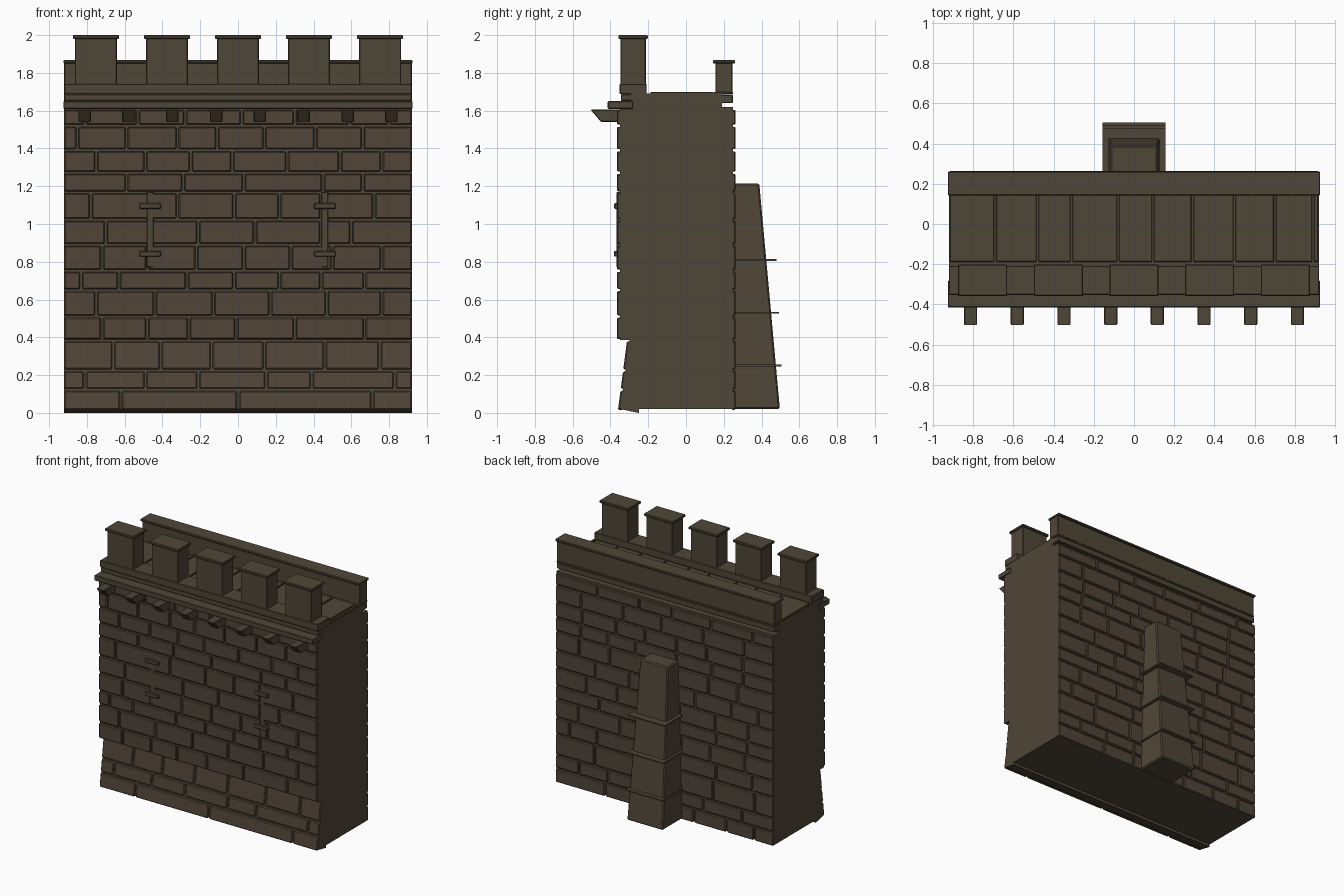
import bpy, bmesh, random

cube = bpy.data.objects.get("Cube")
if cube:
    bpy.data.objects.remove(cube)
random.seed(4)
HALF = 0.92


def material(name, rgb):
    mat = bpy.data.materials.new(name)
    mat.use_nodes = True
    mat.diffuse_color = (*rgb, 1)
    mat.node_tree.nodes["Principled BSDF"].inputs["Base Color"].default_value = (*rgb, 1)
    return mat


stone = material("grey_brown_stone", (0.078, 0.061, 0.038))
masonry = material("warm_brown_masonry", (0.082, 0.060, 0.040))


def prism(bm, profile, x0, x1):
    """Extrude a (y, z) profile along x."""
    a = [bm.verts.new((x0, y, z)) for y, z in profile]
    b = [bm.verts.new((x1, y, z)) for y, z in profile]
    faces = [bm.faces.new(a), bm.faces.new(b[::-1])]
    for i in range(len(a)):
        j = (i + 1) % len(a)
        faces.append(bm.faces.new((a[i], b[i], b[j], a[j])))
    bmesh.ops.recalc_face_normals(bm, faces=faces)


def rect(y0, y1, z0, z1):
    return [(y0, z0), (y1, z0), (y1, z1), (y0, z1)]


def finish(bm, name, mat, bevel=0.0):
    mesh = bpy.data.meshes.new(name)
    bm.to_mesh(mesh)
    bm.free()
    mesh.materials.append(mat)
    obj = bpy.data.objects.new(name, mesh)
    bpy.context.collection.objects.link(obj)
    if bevel:
        mod = obj.modifiers.new("worn_edges", "BEVEL")
        mod.width = bevel
        mod.segments = 1
    return obj


def boxes(name, items, mat=stone, bevel=0.004):
    """One object from a list of (profile, x0, x1) pieces."""
    bm = bmesh.new()
    for profile, x0, x1 in items:
        prism(bm, profile, x0, x1)
    return finish(bm, name, mat, bevel)


# Solid core with battered foot and narrow top
core = [(0.25, 0.02), (0.25, 1.62), (0.19, 1.62), (0.19, 1.69), (-0.29, 1.69),
        (-0.29, 1.61), (-0.35, 1.61), (-0.35, 0.385), (-0.30, 0.385),
        (-0.348, 0.02), (-0.25, 0.0), (-0.25, 0.02)]
boxes("wall_core", [(core, -HALF, HALF)], stone, 0)

# Masonry courses: heights, and joint positions in hundredths
levels = [0.01, 0.122, 0.225, 0.385, 0.51, 0.65, 0.752, 0.89, 1.022, 1.167, 1.272, 1.39, 1.52, 1.61]
joints = [(-62, 0, 71), (-81, -49, -21, 15, 39, 83), (-66, -41, -14, 14, 46, 75),
          (-72, -48, -26, -1, 30, 67), (-75, -44, -13, 17, 47, 76),
          (-83, -63, -27, -2, 22, 44, 67), (-72, -48, -22, 3, 28, 50, 76),
          (-70, -46, -21, 9, 44, 60), (-78, -47, -32, -2, 22, 44, 72),
          (-59, -29, 3, 45, 66), (-75, -49, -25, -3, 26, 54, 76),
          (-85, -59, -32, -11, 14, 41, 66), (-81, -53, -28, 2, 30, 59, 80)]


def front_y(z):
    return -0.362 + 0.05 * z / 0.385


def course(z0, z1, cuts, front):
    gap = 0.006
    z0, z1 = z0 + gap, z1 - gap
    if not front:
        profile = rect(0.24, 0.263, z0, z1)
    elif z1 < 0.385:
        a, b = front_y(z0), front_y(z1)
        profile = [(a, z0), (a + 0.03, z0), (b + 0.03, z1), (b, z1)]
    else:
        profile = rect(-0.366, -0.34, z0, z1)
    edges = [-HALF - gap, *cuts, HALF + gap]
    return [(profile, a + gap, b - gap) for a, b in zip(edges, edges[1:])]


def random_cuts():
    cuts, x = [], -HALF + random.uniform(0.12, 0.3)
    while x < HALF - 0.1:
        cuts.append(x)
        x += random.uniform(0.22, 0.36)
    return cuts


front, back = [], []
for z0, z1, row in zip(levels, levels[1:], joints):
    front += course(z0, z1, [j / 100 for j in row], True)
    back += course(z0, z1, random_cuts(), False)
boxes("front_masonry", front, masonry, 0.006)
boxes("back_masonry", back, masonry, 0.006)

# String courses under the parapets
boxes("front_ledge", [(rect(-0.415, -0.28, 1.61, 1.65), -HALF - 0.005, HALF + 0.005)])
boxes("front_string_course", [(rect(-0.345, -0.28, 1.652, 1.688), -HALF, HALF)])
boxes("back_string_course", [(rect(0.18, 0.248, 1.64, 1.684), -HALF, HALF)])

# Corbels with sloping noses
nose = [(-0.505, 1.605), (-0.45, 1.54), (-0.34, 1.54), (-0.34, 1.605)]
xs = [-0.812 + i * 0.232 for i in range(8)]
boxes("corbels", [(nose, x - 0.033, x + 0.033) for x in xs])

# Front parapet with capped merlons
boxes("front_parapet", [(rect(-0.352, -0.208, 1.688, 1.742), -HALF, HALF)])
xs = [(i - 2) * 0.376 for i in range(5)]
boxes("merlons", [(rect(-0.347, -0.213, 1.73, 1.985), x - 0.111, x + 0.111) for x in xs])
boxes("merlon_caps", [(rect(-0.358, -0.202, 1.98, 2.0), x - 0.122, x + 0.122) for x in xs])

# Low back parapet
boxes("back_parapet_base", [(rect(0.148, 0.25, 1.686, 1.7), -HALF, HALF)])
boxes("back_parapet", [(rect(0.155, 0.245, 1.695, 1.855), -HALF, HALF)])
boxes("back_parapet_cap", [(rect(0.142, 0.26, 1.85, 1.868), -HALF - 0.005, HALF + 0.005)])

# Walkway slabs
cuts = [-HALF, -0.69, -0.48, -0.31, -0.08, 0.095, 0.29, 0.5, 0.7, 0.89, HALF]
boxes("walkway_slabs", [(rect(-0.188, 0.145, 1.68, 1.7), a + 0.005, b - 0.005)
                        for a, b in zip(cuts, cuts[1:])], stone, 0.003)

# Arrow slit frames with two crossbars each
for side, x in (("right", -0.465), ("left", 0.46)):
    boxes(side + "_slit", [(rect(-0.367, -0.34, 0.77, 1.17), x - 0.019, x + 0.019)])
    boxes(side + "_slit_crossbars", [(rect(-0.38, -0.34, z - 0.015, z + 0.015), x - 0.057, x + 0.057)
                                     for z in (0.842, 1.095)])

# Tapered rear buttress with thin bands
bm = bmesh.new()
rings = []
for z, half, y in ((0.02, 0.152, 0.497), (1.215, 0.118, 0.388)):
    rings.append([bm.verts.new(p) for p in
                  ((-half, 0.25, z), (half, 0.25, z), (half, y, z), (-half, y, z))])
low, top = rings
bm.faces.new(low[::-1])
bm.faces.new(top)
for i in range(4):
    j = (i + 1) % 4
    bm.faces.new((low[i], low[j], top[j], top[i]))
finish(bm, "buttress", stone, 0.008)
boxes("buttress_bands", [(rect(0.25, y, z - 0.005, z + 0.005), -0.156, 0.156)
                         for z, y in ((0.25, 0.505), (0.53, 0.492), (0.81, 0.478))], stone, 0)
